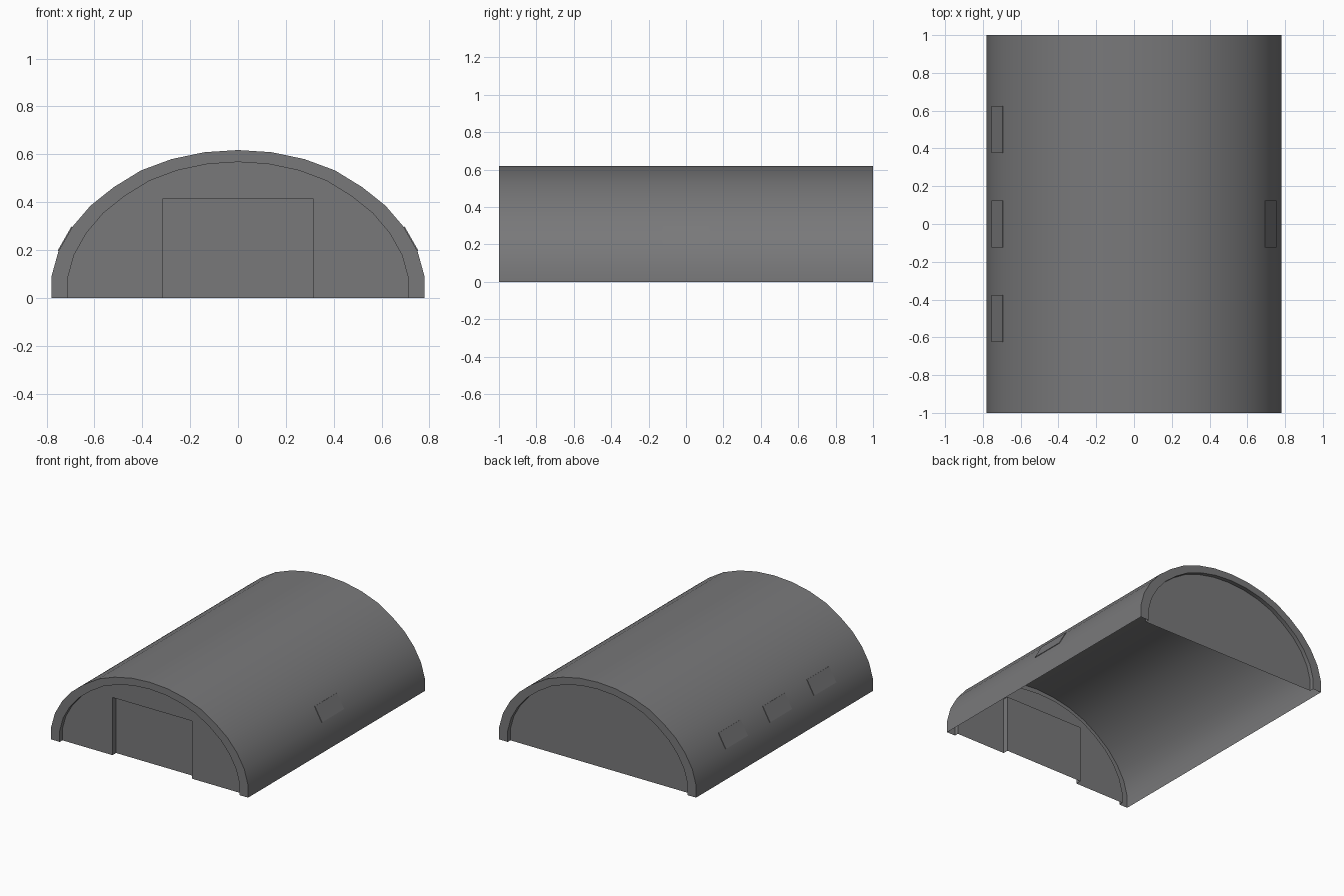
import bpy, bmesh, math
from mathutils import Vector

if "Cube" in bpy.data.objects:
    bpy.data.objects.remove(bpy.data.objects["Cube"])

grey = bpy.data.materials.new("steel grey")
grey.diffuse_color = (0.19, 0.19, 0.195, 1)
grey.use_nodes = True
grey.node_tree.nodes["Principled BSDF"].inputs["Base Color"].default_value = grey.diffuse_color

# Right half of the arch from the ground up to the crown, then mirrored
HALF = [(0.78, 0), (0.78, 0.088), (0.75, 0.196), (0.693, 0.296), (0.617, 0.385),
        (0.519, 0.463), (0.405, 0.533), (0.278, 0.58), (0.14, 0.609)]
OUTER = HALF + [(0, 0.618)] + [(-x, z) for x, z in reversed(HALF)]
INNER = [(x * 0.913, z * 0.919) for x, z in OUTER]
RECESS, DOOR_DEPTH = 0.03, 0.04
DOOR = [(-0.315, 0), (-0.315, 0.413), (0.315, 0.413), (0.315, 0)]


def make(name, build, smooth=False):
    bm = bmesh.new()
    build(bm)
    me = bpy.data.meshes.new(name)
    bm.to_mesh(me)
    bm.free()
    me.materials.append(grey)
    ob = bpy.data.objects.new(name, me)
    bpy.context.collection.objects.link(ob)
    if smooth:
        bpy.ops.object.select_all(action='DESELECT')
        ob.select_set(True)
        bpy.context.view_layer.objects.active = ob
        bpy.ops.object.shade_smooth_by_angle(angle=math.radians(35))
    return ob


def ring(bm, pts, y):
    return [bm.verts.new((x, y, z)) for x, z in pts]


def bridge(bm, a, b):
    for i in range(len(a) - 1):
        bm.faces.new((a[i], a[i + 1], b[i + 1], b[i]))


# Single-skin arched roof with no floor
def roof(bm):
    bridge(bm, ring(bm, OUTER, -1), ring(bm, OUTER, 1))


make("arched_roof", roof, True)


# End rims, stepped back to the end walls
def end_rim(side):
    def build(bm):
        outer, lip = ring(bm, OUTER, side), ring(bm, INNER, side)
        back = ring(bm, INNER, side * (1 - RECESS))
        if side < 0:
            bridge(bm, lip, outer)
            bridge(bm, back, lip)
        else:
            bridge(bm, outer, lip)
            bridge(bm, lip, back)
    return build


make("front_rim", end_rim(-1), True)
make("back_rim", end_rim(1), True)


# Plain back wall
def back_wall(bm):
    f = bm.faces.new(ring(bm, INNER, 1 - RECESS))
    f.normal_update()
    if f.normal.y < 0:
        f.normal_flip()


make("back_wall", back_wall)


# Front wall, notched around the door
def front_wall(bm):
    f = bm.faces.new(ring(bm, INNER + DOOR, -1 + RECESS))
    f.normal_update()
    if f.normal.y > 0:
        f.normal_flip()


make("front_wall", front_wall)


# Recessed door with its reveal
def door(bm):
    edge = ring(bm, DOOR, -1 + RECESS)
    panel = ring(bm, DOOR, -1 + RECESS + DOOR_DEPTH)
    bridge(bm, edge, panel)
    bm.faces.new(list(reversed(panel)))


make("door", door)


# Flat window plates lying on one strip of the roof
def window(side, y):
    def build(bm):
        low = Vector((side * HALF[2][0], 0, HALF[2][1]))
        high = Vector((side * HALF[3][0], 0, HALF[3][1]))
        n = Vector((side * (high.z - low.z), 0, abs(low.x - high.x))).normalized()
        quad = [low + Vector((0, y - 0.125, 0)), low + Vector((0, y + 0.125, 0)),
                high + Vector((0, y + 0.125, 0)), high + Vector((0, y - 0.125, 0))]
        base = [bm.verts.new(p) for p in quad]
        top = [bm.verts.new(p + n * 0.004) for p in quad]
        bm.faces.new(top)
        for i in range(4):
            j = (i + 1) % 4
            bm.faces.new((base[i], base[j], top[j], top[i]))
        if side < 0:
            bmesh.ops.reverse_faces(bm, faces=bm.faces[:])
    return build


make("right_window", window(1, 0))
for i, y in enumerate((-0.5, 0, 0.5)):
    make(f"left_window_{i + 1}", window(-1, y))
